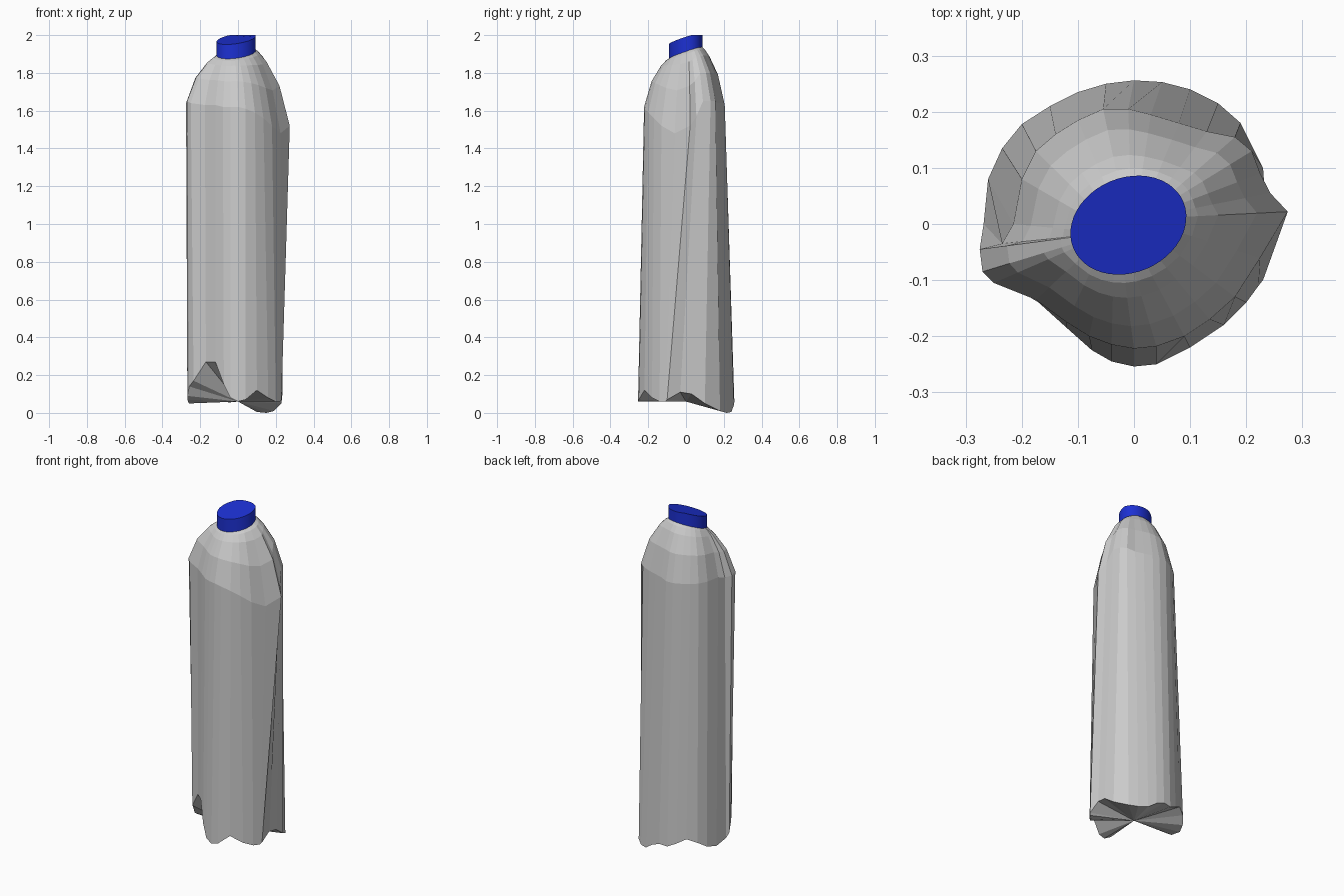
import bpy, bmesh
from math import sin, cos, pi, atan2

# Crumpled base outline, counter-clockwise from the front (x, y, z)
BASE = [(0, -.254, .06), (.04, -.25, .07), (.10, -.22, .12), (.16, -.18, .08),
        (.20, -.14, .06), (.222, -.11, .06), (.23, -.10, .07), (.23, -.03, .11),
        (.235, .03, .10), (.23, .10, .05), (.19, .18, .01), (.15, .215, 0),
        (.10, .24, .005), (.05, .253, .04), (0, .256, .06), (-.05, .25, .055),
        (-.10, .235, .08), (-.15, .21, .11), (-.20, .178, .09), (-.235, .135, .06),
        (-.26, .08, .05), (-.268, 0, .07), (-.268, -.03, .09), (-.258, -.06, .14),
        (-.235, -.10, .17), (-.17, -.14, .27), (-.12, -.185, .27),
        (-.075, -.225, .15), (-.04, -.245, .08)]
# Matching shoulder outline with its two pinched folds
SHOULDER = [(0, -.222, 1.62), (.04, -.218, 1.61), (.09, -.20, 1.59), (.135, -.17, 1.56),
            (.18, -.13, 1.52), (.225, -.06, 1.48), (.274, .022, 1.52), (.243, .055, 1.57),
            (.225, .09, 1.65), (.21, .13, 1.65), (.18, .155, 1.65), (.13, .165, 1.64),
            (.08, .18, 1.64), (.03, .195, 1.64), (-.01, .205, 1.63), (-.055, .205, 1.63),
            (-.10, .185, 1.63), (-.14, .16, 1.63), (-.175, .13, 1.63), (-.20, .08, 1.63),
            (-.215, 0, 1.63), (-.235, -.035, 1.62), (-.275, -.045, 1.64), (-.27, -.085, 1.65),
            (-.25, -.105, 1.64), (-.175, -.135, 1.63), (-.12, -.175, 1.63),
            (-.08, -.20, 1.62), (-.04, -.215, 1.62)]


def neck_xy(a):
    # slightly skewed oval shared by the neck and the cap
    return -.01 + .102 * cos(a) + .008 * sin(a), -.002 + .087 * sin(a) + .008 * cos(a)


def neck_z(x, y):
    return 1.893 + .33 * y + .08 * x


def loft(name, rings, base_centre=None):
    bm = bmesh.new()
    vs = [[bm.verts.new(p) for p in ring] for ring in rings]
    n = len(vs[0])
    for lo, hi in zip(vs, vs[1:]):
        for i in range(n):
            j = (i + 1) % n
            bm.faces.new((lo[i], lo[j], hi[j], hi[i]))
    if base_centre:
        c = bm.verts.new(base_centre)
        for i in range(n):
            bm.faces.new((c, vs[0][(i + 1) % n], vs[0][i]))
    else:
        bm.faces.new(vs[0][::-1])
    bm.faces.new(vs[-1])
    bmesh.ops.recalc_face_normals(bm, faces=bm.faces)
    me = bpy.data.meshes.new(name)
    bm.to_mesh(me)
    bm.free()
    ob = bpy.data.objects.new(name, me)
    bpy.context.collection.objects.link(ob)
    return ob


# Bottle body: straight walls, then a shoulder closing onto the neck
rings = [BASE, SHOULDER]
for t, f in ((.30, .53), (.68, .85), (.88, .96), (1, 1)):
    ring = []
    for x, y, z in SHOULDER:
        nx, ny = neck_xy(atan2(y, x))
        nz = neck_z(nx, ny) + .015
        ring.append((x + (nx - x) * t, y + (ny - y) * t, z + (nz - z) * f))
    rings.append(ring)
loft("bottle_body", rings, (0, 0, .06))

# Tilted cap
N = 48
lower, upper = [], []
for i in range(N):
    x, y = neck_xy(2 * pi * i / N)
    x, y = -.01 + (x + .01) * 1.01, y * 1.01
    lower.append((x, y, neck_z(x, y)))
    upper.append((x, y, min(2.0, 1.982 + .3 * y + .1 * x)))
cap = loft("bottle_cap", [lower, upper])
mat = bpy.data.materials.new("cap_blue")
mat.diffuse_color = (.012, .03, .65, 1)
cap.data.materials.append(mat)
bpy.context.view_layer.objects.active = cap
cap.select_set(True)
bpy.ops.object.shade_smooth_by_angle()
